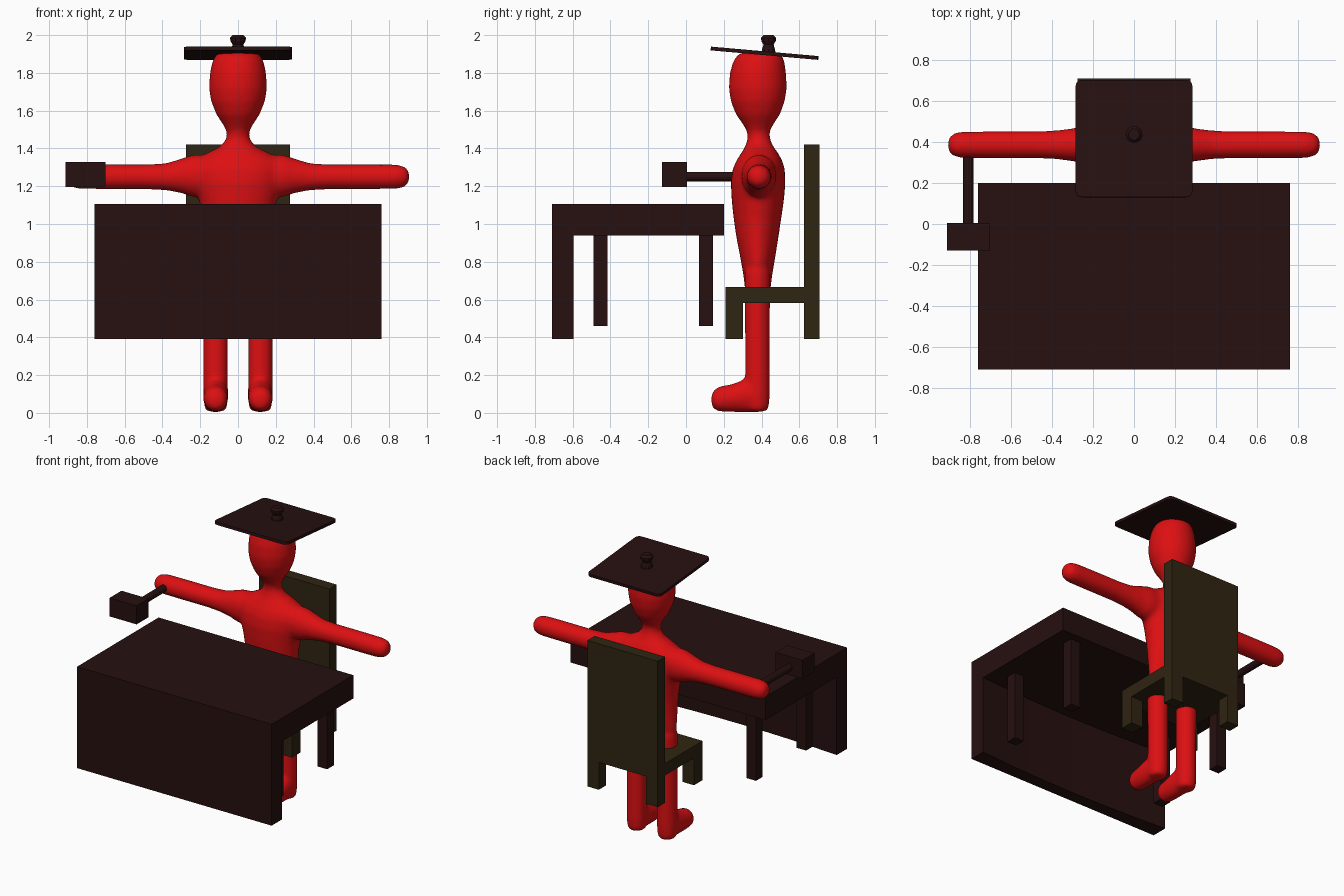
import bpy, bmesh, math
from mathutils import Vector, Matrix

if "Cube" in bpy.data.objects:
    bpy.data.objects.remove(bpy.data.objects["Cube"])


def material(name, rgb):
    m = bpy.data.materials.new(name)
    m.diffuse_color = (*rgb, 1)
    m.use_nodes = True
    m.node_tree.nodes["Principled BSDF"].inputs["Base Color"].default_value = m.diffuse_color
    return m


RED = material("bright red", (0.72, 0.005, 0.006))
DARK = material("dark mahogany", (0.02, 0.005, 0.005))
OLIVE = material("dark olive wood", (0.028, 0.018, 0.006))


def make(name, bm, mat):
    bmesh.ops.recalc_face_normals(bm, faces=bm.faces)
    me = bpy.data.meshes.new(name)
    bm.to_mesh(me)
    bm.free()
    me.materials.append(mat)
    ob = bpy.data.objects.new(name, me)
    bpy.context.collection.objects.link(ob)
    return ob


def box(name, lo, hi, mat):
    lo, hi = Vector(lo), Vector(hi)
    bm = bmesh.new()
    bmesh.ops.create_cube(bm, size=1, matrix=Matrix.Translation((lo + hi) / 2)
                          @ Matrix.Diagonal((*(hi - lo), 1)))
    return make(name, bm, mat)


def loft(bm, sections, u, v, n=32):
    """Skin ellipses (centre, radius along u, radius along v), closed at both ends."""
    u, v = Vector(u), Vector(v)
    rings = []
    for c, ru, rv in sections:
        rings.append([bm.verts.new(Vector(c) + u * ru * math.cos(2 * math.pi * i / n)
                                   + v * rv * math.sin(2 * math.pi * i / n)) for i in range(n)])
    for a, b in zip(rings, rings[1:]):
        for i in range(n):
            bm.faces.new((a[i], a[(i + 1) % n], b[(i + 1) % n], b[i]))
    bm.faces.new(rings[0][::-1])
    bm.faces.new(rings[-1])


X, Y, Z = (1, 0, 0), (0, 1, 0), (0, 0, 1)

# Figure: torso, neck and head as one column
bm = bmesh.new()
column = [  # z, half width, half depth, centre y
    (0.64, 0.150, 0.066, 0.380), (0.72, 0.180, 0.075, 0.380), (0.82, 0.185, 0.092, 0.380),
    (0.92, 0.185, 0.110, 0.378), (1.02, 0.190, 0.125, 0.378), (1.12, 0.205, 0.138, 0.380),
    (1.22, 0.235, 0.145, 0.382), (1.29, 0.250, 0.138, 0.385), (1.335, 0.235, 0.122, 0.388),
    (1.375, 0.165, 0.098, 0.390), (1.41, 0.095, 0.075, 0.388), (1.45, 0.062, 0.060, 0.385),
    (1.49, 0.060, 0.060, 0.383), (1.53, 0.082, 0.083, 0.382), (1.58, 0.115, 0.117, 0.381),
    (1.65, 0.143, 0.143, 0.380), (1.72, 0.154, 0.154, 0.380), (1.80, 0.149, 0.149, 0.381),
    (1.86, 0.136, 0.136, 0.385), (1.895, 0.118, 0.118, 0.390), (1.908, 0.095, 0.095, 0.395)]
loft(bm, [((0, y, z), rx, ry) for z, rx, ry, y in column], X, Y)

arm = [(0.12, 0.095, 0.110), (0.24, 0.092, 0.112), (0.30, 0.080, 0.092), (0.38, 0.070, 0.072),
       (0.48, 0.066, 0.066), (0.70, 0.066, 0.066), (0.84, 0.065, 0.065), (0.88, 0.056, 0.056),
       (0.90, 0.038, 0.038), (0.908, 0.015, 0.015)]
leg = [(0.01, 0.050), (0.03, 0.062), (0.10, 0.066), (0.40, 0.066), (0.75, 0.068)]
foot = [(0.134, 0.070, 0.02, 0.025), (0.142, 0.070, 0.045, 0.045), (0.17, 0.073, 0.062, 0.066),
        (0.24, 0.078, 0.066, 0.074), (0.31, 0.090, 0.066, 0.088), (0.38, 0.090, 0.062, 0.088),
        (0.43, 0.07, 0.045, 0.06)]
for s in (-1, 1):
    loft(bm, [((s * x, 0.386, 1.25 + (0.005 if x < 0.35 else 0)), ry, rz)
              for x, ry, rz in arm], Y, Z)
    loft(bm, [((s * 0.118, 0.378, z), r, r) for z, r in leg], X, Y)
    loft(bm, [((s * 0.118, y, z), rx, rz) for y, z, rx, rz in foot], X, Z)
figure = make("figure", bm, RED)

# Fuse the limbs into one smooth skin
fuse = figure.modifiers.new("fuse", 'REMESH')
fuse.mode = 'VOXEL'
fuse.voxel_size = 0.013
fuse.use_smooth_shade = True
soften = figure.modifiers.new("soften", 'SMOOTH')
soften.factor = 0.5
soften.iterations = 10

# Flat square cap, tilted back, with rounded corners
bm = bmesh.new()
bmesh.ops.create_cube(bm, size=1, matrix=Matrix.Diagonal((0.57, 0.572, 0.02, 1)))
upright = [e for e in bm.edges if abs(e.verts[0].co.z - e.verts[1].co.z) > 0.01]
bmesh.ops.bevel(bm, geom=upright, offset=0.03, segments=3, profile=0.5, affect='EDGES')
board = make("cap_board", bm, DARK)
board.location = (0, 0.416, 1.904)
board.rotation_euler.x = -0.088

# Cap button
bm = bmesh.new()
button = [(1.885, 0.042), (1.925, 0.036), (1.95, 0.028), (1.968, 0.040),
          (1.985, 0.042), (2.0, 0.028)]
loft(bm, [((0, 0.437, z), r, r) for z, r in button], X, Y, 10)
make("cap_button", bm, DARK)

# Mallet held in the hand
box("mallet_head", (-0.912, -0.128, 1.197), (-0.702, 0.004, 1.328), DARK)
bm = bmesh.new()
loft(bm, [((-0.808, y, 1.25), 0.025, 0.025) for y in (0.0, 0.36)], X, Z, 12)
make("mallet_handle", bm, DARK)

# Desk: thick top, front panel and four legs
box("desk_top", (-0.76, -0.71, 0.94), (0.76, 0.2, 1.105), DARK)
bm = bmesh.new()
outline = [(-0.76, -0.71), (0.76, -0.71)]
for i in range(9):  # gently hollowed inner face
    t = 1 - i / 4
    outline.append((0.76 * t, -0.595 - 0.03 * (1 - t * t)))
base = bm.faces.new([bm.verts.new((x, y, 0.39)) for x, y in outline])
up = bmesh.ops.extrude_face_region(bm, geom=[base])
bmesh.ops.translate(bm, vec=(0, 0, 0.56),
                    verts=[g for g in up["geom"] if isinstance(g, bmesh.types.BMVert)])
make("desk_front_panel", bm, DARK)
for side, x in (("left", -0.61), ("right", 0.61)):
    for end, y in (("front", -0.452), ("back", 0.107)):
        box(f"desk_{end}_leg_{side}", (x - 0.037, y - 0.037, 0.46),
            (x + 0.037, y + 0.037, 0.945), DARK)

# Chair: seat, tall back and four short legs
box("chair_seat", (-0.275, 0.208, 0.583), (0.275, 0.63, 0.667), OLIVE)
box("chair_back", (-0.275, 0.626, 0.583), (0.275, 0.708, 1.42), OLIVE)
for side, x in (("left", -0.23), ("right", 0.23)):
    for end, y0, y1 in (("front", 0.208, 0.303), ("back", 0.626, 0.708)):
        box(f"chair_{end}_leg_{side}", (x - 0.045, y0, 0.39), (x + 0.045, y1, 0.583), OLIVE)
